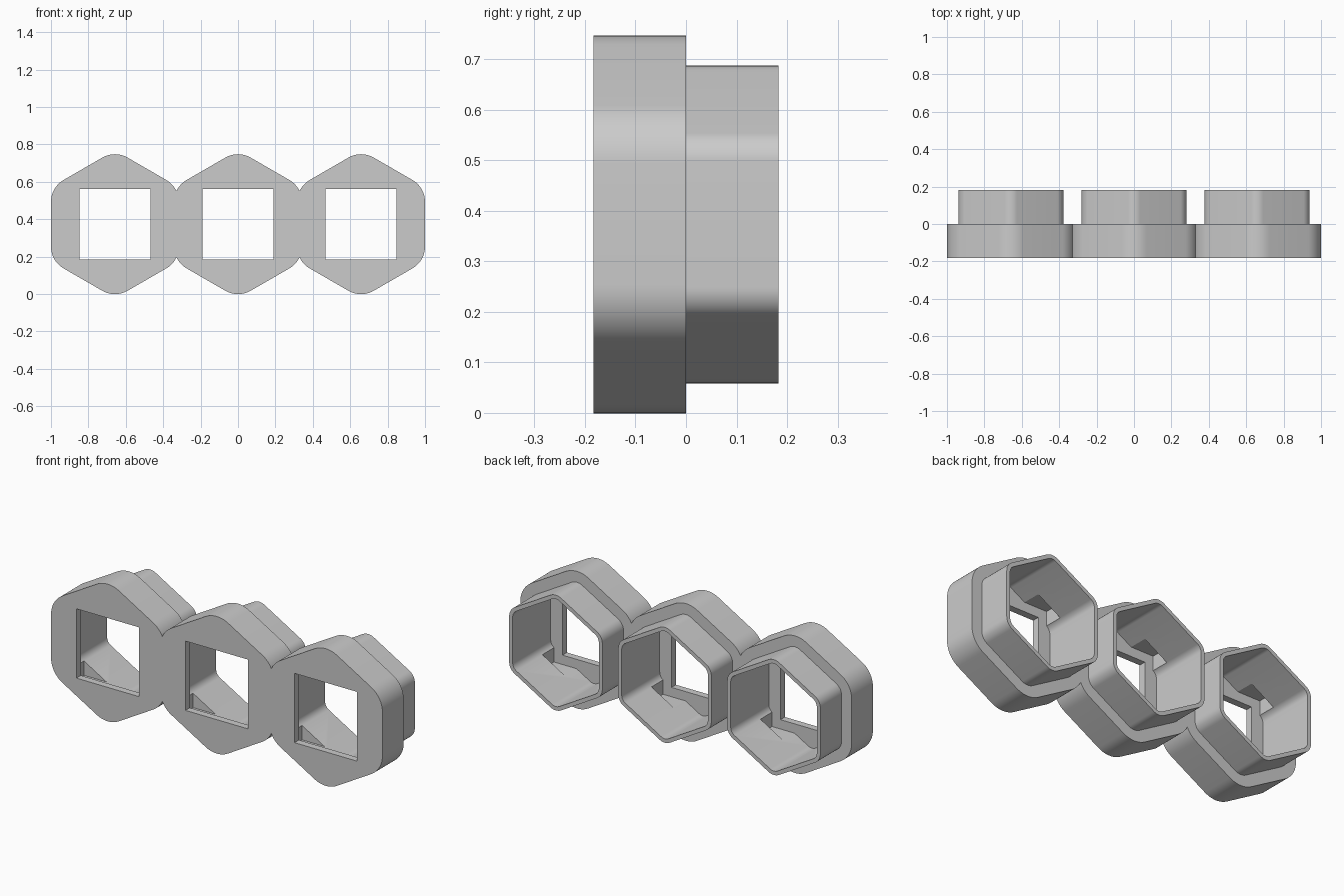
import bpy, bmesh, math
from mathutils import Vector

if "Cube" in bpy.data.objects:
    bpy.data.objects.remove(bpy.data.objects["Cube"], do_unlink=True)

MID = 0.373        # height of the cell centres
PITCH = 0.658      # spacing of the cells
FRONT, BACK = -0.183, 0.183

grey = bpy.data.materials.new("plain_grey")
grey.use_nodes = True
colour = (0.6, 0.6, 0.6, 1)
grey.diffuse_color = colour
grey.node_tree.nodes["Principled BSDF"].inputs["Base Color"].default_value = colour


def hexagon(apothem, radius, steps=10):
    """Pointed-top hexagon outline with rounded corners."""
    reach = (apothem - radius) / math.cos(math.pi / 6)
    points = []
    for corner in range(6):
        mid = math.radians(30 + 60 * corner)
        centre = Vector((math.cos(mid), math.sin(mid))) * reach
        for i in range(steps + 1):
            a = mid + math.radians(60) * (i / steps - 0.5)
            points.append(centre + Vector((math.cos(a), math.sin(a))) * radius)
    return points


def square(half):
    return [Vector(p) * half for p in ((-1, -1), (1, -1), (1, 1), (-1, 1))]


def prism(name, outline, x, y0, y1):
    """Extrude an x-z outline along y."""
    bm = bmesh.new()
    face = bm.faces.new([bm.verts.new((p.x + x, y0, p.y + MID)) for p in outline])
    moved = bmesh.ops.extrude_face_region(bm, geom=[face])["geom"]
    verts = [v for v in moved if isinstance(v, bmesh.types.BMVert)]
    bmesh.ops.translate(bm, verts=verts, vec=(0, y1 - y0, 0))
    bmesh.ops.recalc_face_normals(bm, faces=bm.faces)
    mesh = bpy.data.meshes.new(name)
    bm.to_mesh(mesh)
    bm.free()
    mesh.materials.append(grey)
    obj = bpy.data.objects.new(name, mesh)
    bpy.context.collection.objects.link(obj)
    return obj


def combine(target, tool, operation):
    bpy.context.view_layer.objects.active = target
    mod = target.modifiers.new("combine", "BOOLEAN")
    mod.operation, mod.object, mod.solver = operation, tool, "EXACT"
    bpy.ops.object.modifier_apply(modifier=mod.name)
    bpy.data.objects.remove(tool, do_unlink=True)


# Joined front blocks with a smaller collar behind each
frame = prism("triple_cell_frame", hexagon(0.342, 0.135), 0, FRONT, 0)
cells = (-PITCH, 0, PITCH)
for x in cells:
    if x:
        combine(frame, prism("block", hexagon(0.342, 0.135), x, FRONT, 0), "UNION")
    combine(frame, prism("collar", hexagon(0.281, 0.065), x, -0.1, BACK), "UNION")

# Open cavity, undercut recess and square window of each cell
for x in cells:
    combine(frame, prism("cavity", hexagon(0.26, 0.045), x, -0.145, 0.3), "DIFFERENCE")
    combine(frame, prism("recess", square(0.24), x, -0.145, -0.045), "DIFFERENCE")
    combine(frame, prism("window", square(0.189), x, -0.3, -0.1), "DIFFERENCE")

# Smooth rounded corners, sharp rims
bpy.ops.object.select_all(action="DESELECT")
frame.select_set(True)
bpy.context.view_layer.objects.active = frame
bpy.ops.object.shade_smooth_by_angle(angle=math.radians(30))
